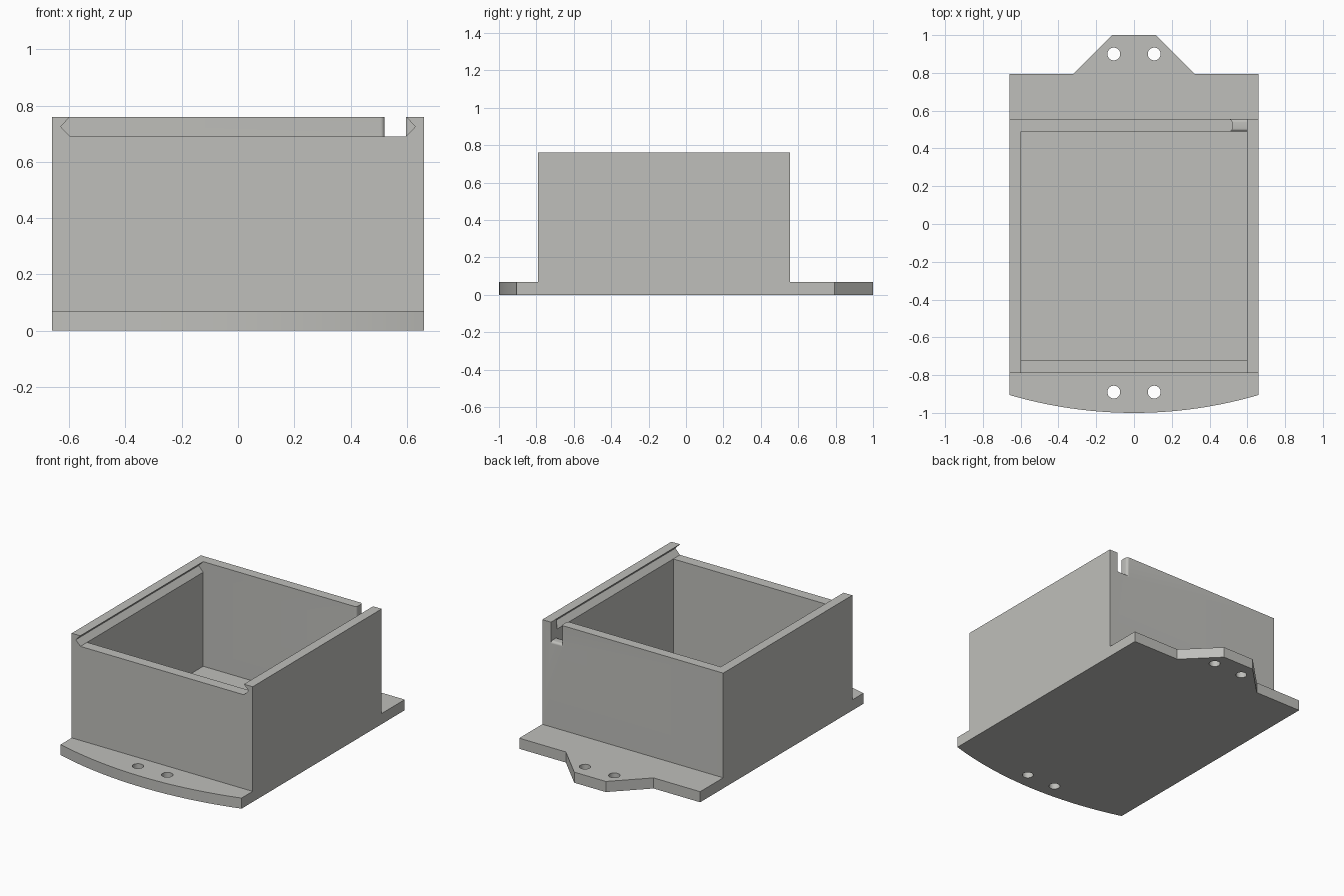
import bpy, bmesh, math

if "Cube" in bpy.data.objects:
    bpy.data.objects.remove(bpy.data.objects["Cube"])

W, IN = 0.66, 0.597            # outer and inner half widths
Y0, Y1 = -0.79, 0.555          # outer front and back of the box
YI0, YI1 = -0.72, 0.49         # inner front and back
FLOOR, RIM, TOP = 0.07, 0.69, 0.76

grey = bpy.data.materials.new("light_grey")
grey.diffuse_color = (0.52, 0.52, 0.495, 1)
grey.use_nodes = True
grey.node_tree.nodes["Principled BSDF"].inputs["Base Color"].default_value = grey.diffuse_color


def loft(name, rings):
    """Closed solid through a series of matching rings of points."""
    bm = bmesh.new()
    vs = [[bm.verts.new(p) for p in r] for r in rings]
    n = len(rings[0])
    bm.faces.new(vs[0])
    bm.faces.new(vs[-1])
    for a, b in zip(vs, vs[1:]):
        for i in range(n):
            j = (i + 1) % n
            bm.faces.new((a[i], a[j], b[j], b[i]))
    bmesh.ops.recalc_face_normals(bm, faces=bm.faces)
    me = bpy.data.meshes.new(name)
    bm.to_mesh(me)
    bm.free()
    ob = bpy.data.objects.new(name, me)
    bpy.context.collection.objects.link(ob)
    me.materials.append(grey)
    return ob


def prism_z(name, pts, z0, z1):
    return loft(name, [[(x, y, z) for x, y in pts] for z in (z0, z1)])


def prism_y(name, pts, y0, y1):
    return loft(name, [[(x, y, z) for x, z in pts] for y in (y0, y1)])


def rect(x0, x1, y0, y1):
    return [(x0, y0), (x1, y0), (x1, y1), (x0, y1)]


def combine(target, tool, operation):
    """Apply a boolean and remove the tool."""
    tool.hide_render = True
    mod = target.modifiers.new("boolean", 'BOOLEAN')
    mod.object, mod.operation, mod.solver = tool, operation, 'EXACT'
    bpy.context.view_layer.update()
    dg = bpy.context.evaluated_depsgraph_get()
    me = bpy.data.meshes.new_from_object(target.evaluated_get(dg))
    target.modifiers.clear()
    target.data = me
    bpy.data.objects.remove(tool)


# Base plate: curved front edge, tapered tab at the back
sag = 0.095
R = (W * W + sag * sag) / (2 * sag)
half = math.asin(W / R)
outline = []
for i in range(33):
    a = half * (i / 16 - 1)
    outline.append((R * math.sin(a), -1 + R * (1 - math.cos(a))))
outline += [(W, 0.795), (0.32, 0.795), (0.115, 1.0),
            (-0.115, 1.0), (-0.32, 0.795), (-W, 0.795)]
housing = prism_z("housing", outline, 0, FLOOR)

# Box on the plate, hollowed out
combine(housing, prism_z("block", rect(-W, W, Y0, Y1), 0.03, TOP), 'UNION')
combine(housing, prism_z("cavity", rect(-IN, IN, YI0, YI1), FLOOR, 0.9), 'DIFFERENCE')

# Lid slot: open at the front, with V grooves in the side walls
slot = [(-IN, RIM), (IN, RIM), (0.63, 0.725), (IN, TOP), (IN, 0.9),
        (-IN, 0.9), (-IN, TOP), (-0.63, 0.725)]
combine(housing, prism_y("lid_slot", slot, -0.9, YI1), 'DIFFERENCE')

# Cable notch in the back wall with rounded lips
r = 0.016
steps = [r * (1 - math.cos(math.pi / 2 * i / 6)) for i in range(7)]
sections = [(YI1 - 0.02, r)]
sections += [(YI1 + d, r - math.sqrt(max(0, r * r - (r - d) ** 2))) for d in steps]
sections += [(Y1 - d, r - math.sqrt(max(0, r * r - (r - d) ** 2))) for d in reversed(steps)]
sections += [(Y1 + 0.02, r)]
combine(housing, loft("cable_notch", [
    [(0.521 - f, y, 0.635 - f), (IN, y, 0.635 - f), (IN, y, 0.9), (0.521 - f, y, 0.9)]
    for y, f in sections]), 'DIFFERENCE')

# Screw holes
for x in (-0.107, 0.107):
    for y in (-0.89, 0.9):
        circle = [(x + 0.034 * math.cos(math.tau * i / 32),
                   y + 0.034 * math.sin(math.tau * i / 32)) for i in range(32)]
        combine(housing, prism_z("screw_hole", circle, -0.1, 0.2), 'DIFFERENCE')

# Clean up and shade
bm = bmesh.new()
bm.from_mesh(housing.data)
bmesh.ops.remove_doubles(bm, verts=bm.verts, dist=1e-5)
bmesh.ops.dissolve_limit(bm, angle_limit=0.002, verts=bm.verts, edges=bm.edges)
bmesh.ops.triangulate(bm, faces=[f for f in bm.faces if len(f.verts) > 4])
bm.to_mesh(housing.data)
bm.free()
housing.data.materials.clear()
housing.data.materials.append(grey)
for p in housing.data.polygons:
    p.material_index = 0
bpy.context.view_layer.objects.active = housing
housing.select_set(True)
bpy.ops.object.shade_smooth_by_angle(angle=math.radians(30))
